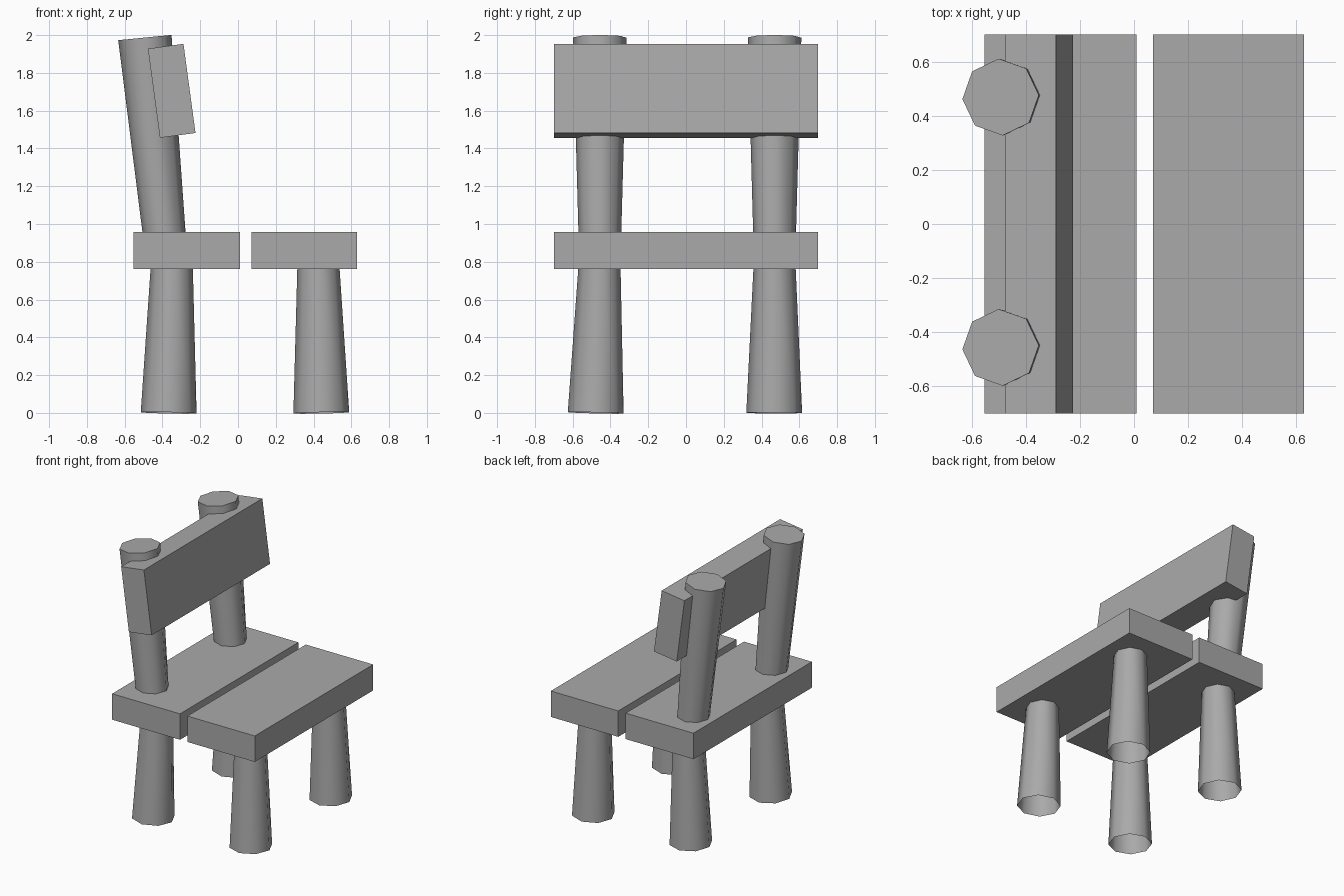
import bpy, bmesh, math
from mathutils import Vector, Matrix

if "Cube" in bpy.data.objects:
    bpy.data.objects.remove(bpy.data.objects["Cube"], do_unlink=True)

grey = bpy.data.materials.new("plain grey")
grey.use_nodes = True
colour = (0.4, 0.4, 0.4, 1)
grey.diffuse_color = colour
grey.node_tree.nodes["Principled BSDF"].inputs["Base Color"].default_value = colour


def add_object(name, bm):
    mesh = bpy.data.meshes.new(name)
    bm.to_mesh(mesh)
    bm.free()
    mesh.materials.append(grey)
    obj = bpy.data.objects.new(name, mesh)
    bpy.context.collection.objects.link(obj)
    return obj


def plank(name, centre, size, tilt=0):
    bm = bmesh.new()
    bmesh.ops.create_cube(bm, size=1)
    place = Matrix.Translation(centre) @ Matrix.Rotation(tilt, 4, "Y")
    bm.transform(place @ Matrix.Diagonal((*size, 1)))
    return add_object(name, bm)


def log(name, bottom, top, r_bottom, r_top, capped):
    """Tapered eight-sided log between two points, open at the lower end."""
    bottom, top = Vector(bottom), Vector(top)
    axis = top - bottom
    bm = bmesh.new()
    bmesh.ops.create_cone(bm, cap_ends=False, segments=8, radius1=r_bottom,
                          radius2=r_top, depth=axis.length)
    if capped:
        rim = [e for e in bm.edges if all(v.co.z > 0 for v in e.verts)]
        bmesh.ops.contextual_create(bm, geom=rim)
        bmesh.ops.recalc_face_normals(bm, faces=bm.faces)
    turn = Vector((0, 0, 1)).rotation_difference(axis).to_matrix().to_4x4()
    spin = Matrix.Rotation(math.radians(3), 4, "Z")
    bm.transform(Matrix.Translation((bottom + top) / 2) @ turn @ spin)
    obj = add_object(name, bm)
    bpy.ops.object.select_all(action="DESELECT")
    obj.select_set(True)
    bpy.context.view_layer.objects.active = obj
    bpy.ops.object.shade_smooth_by_angle(angle=math.radians(50))


# Seat planks and tilted backrest
plank("rear_seat_plank", (-0.271, 0, 0.86), (0.562, 1.4, 0.194))
plank("front_seat_plank", (0.35, 0, 0.86), (0.558, 1.4, 0.194))
plank("backrest", (-0.351, 0, 1.705), (0.19, 1.4, 0.476), math.radians(-7.7))

# Legs and back posts
for side, foot_y, top_y in (("right", -0.478, -0.456), ("left", 0.467, 0.469)):
    log(side + "_rear_leg", (-0.367, foot_y, 0), (-0.349, top_y, 0.85), 0.148, 0.108, False)
    log(side + "_front_leg", (0.441, foot_y, 0), (0.424, top_y, 0.85), 0.148, 0.108, False)
    log(side + "_back_post", (-0.382, top_y, 0.86), (-0.493, top_y, 1.987), 0.111, 0.142, True)
